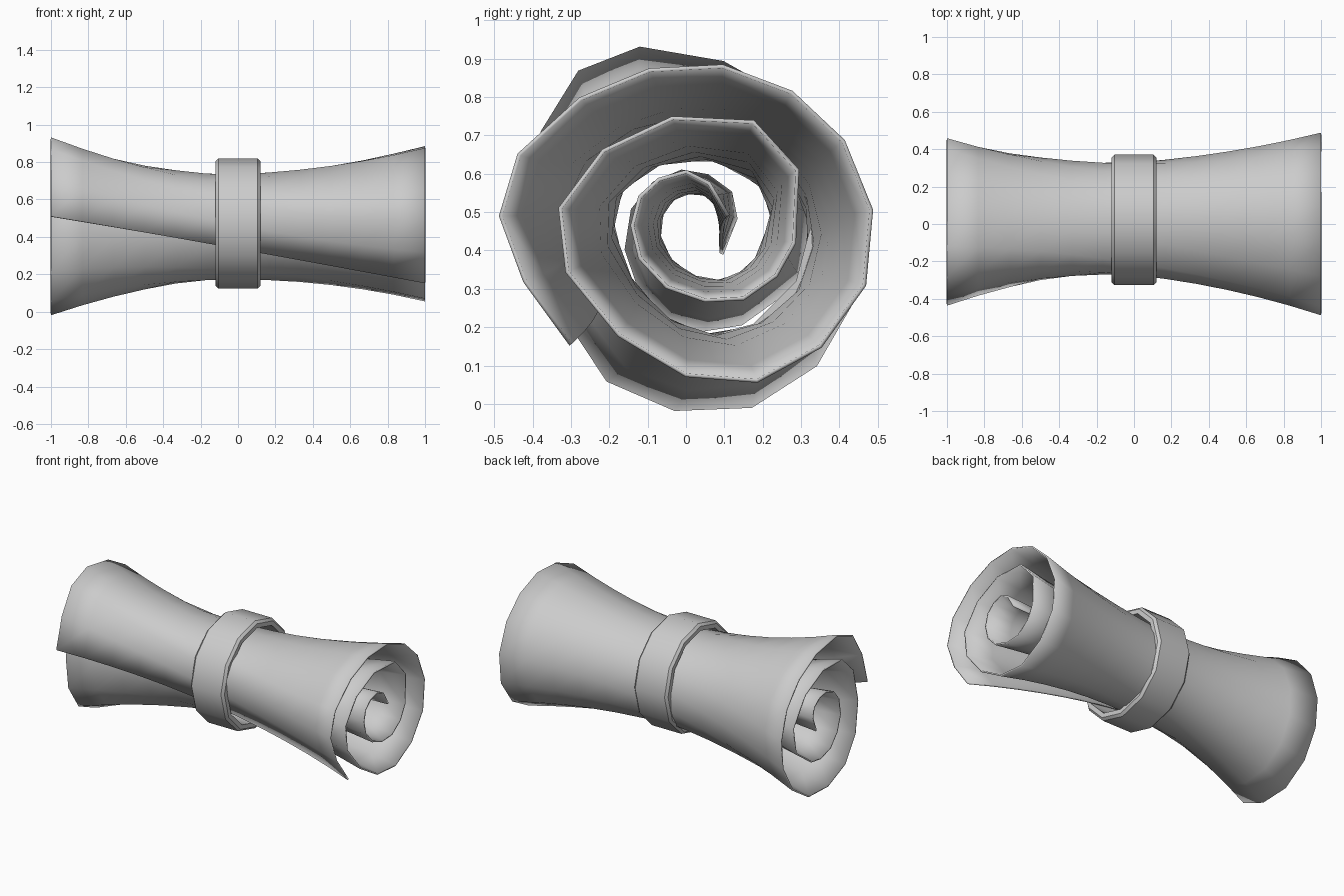
import bpy, bmesh, math
from mathutils import Matrix, Vector

if "Cube" in bpy.data.objects:
    bpy.data.objects.remove(bpy.data.objects["Cube"])

# Spiral cross-section (y, z) at the right-hand end, outer flap to inner curl
SPIRAL = [(-.30, .155), (-.42, .32), (-.483, .49), (-.435, .65), (-.275, .795), (-.095, .87),
          (.095, .88), (.275, .812), (.41, .685), (.483, .505), (.465, .31), (.35, .15),
          (.185, .06), (0, .075), (-.175, .18), (-.31, .345), (-.328, .51), (-.215, .66),
          (-.035, .745), (.175, .735), (.29, .61), (.282, .42), (.235, .335), (.15, .275),
          (.05, .27), (-.05, .305), (-.12, .38), (-.14, .465), (-.12, .54), (-.07, .585),
          (0, .605), (.06, .575), (.11, .49)]


def section(twist, scale, cy, cz):
    """Twisted and scaled copy of the spiral around its centre."""
    rot = Matrix.Rotation(math.radians(twist), 2)
    c0 = Vector((0, .46))
    return [rot @ (Vector(p) - c0) * scale + Vector((cy, cz)) for p in SPIRAL]


def smooth(ob, angle):
    bpy.ops.object.select_all(action='DESELECT')
    ob.select_set(True)
    bpy.context.view_layer.objects.active = ob
    bpy.ops.object.shade_smooth_by_angle(angle=math.radians(angle))


def add_object(name, bm):
    bmesh.ops.recalc_face_normals(bm, faces=bm.faces)
    me = bpy.data.meshes.new(name)
    bm.to_mesh(me)
    bm.free()
    ob = bpy.data.objects.new(name, me)
    bpy.context.collection.objects.link(ob)
    return ob


# Rolled sheet: spiral lofted through left, waist and right sections
left = section(-52, 1.015, 0, .46)
waist = section(-19, .645, .02, .46)
right = section(0, 1, 0, .46)
bm = bmesh.new()
rows = []
N = 12
for i in range(N + 1):
    x = -1 + 2 * i / N
    row = []
    for a, b, c in zip(left, waist, right):
        p = a * (x * (x - 1) / 2) + b * (1 - x * x) + c * (x * (x + 1) / 2)
        row.append(bm.verts.new((x, p.x, p.y)))
    rows.append(row)
for r0, r1 in zip(rows, rows[1:]):
    for j in range(len(SPIRAL) - 1):
        bm.faces.new((r0[j], r1[j], r1[j + 1], r0[j + 1]))
sheet = add_object("rolled_sheet", bm)
mod = sheet.modifiers.new("thickness", 'SOLIDIFY')
mod.thickness = .01
mod.offset = 0
smooth(sheet, 60)

# Band: chamfered rectangular profile revolved around the roll
PROFILE = [(-.12, .305), (-.12, .333), (-.105, .348), (.105, .348), (.12, .333), (.12, .305)]
SIDES = 12
bm = bmesh.new()
rings = []
for k in range(SIDES):
    t = 2 * math.pi * k / SIDES
    rings.append([bm.verts.new((x, .0225 + r * math.cos(t), .4725 + r * math.sin(t)))
                  for x, r in PROFILE])
for k in range(SIDES):
    a, b = rings[k], rings[(k + 1) % SIDES]
    for j in range(len(PROFILE)):
        n = (j + 1) % len(PROFILE)
        bm.faces.new((a[j], a[n], b[n], b[j]))
band = add_object("band", bm)
smooth(band, 40)
